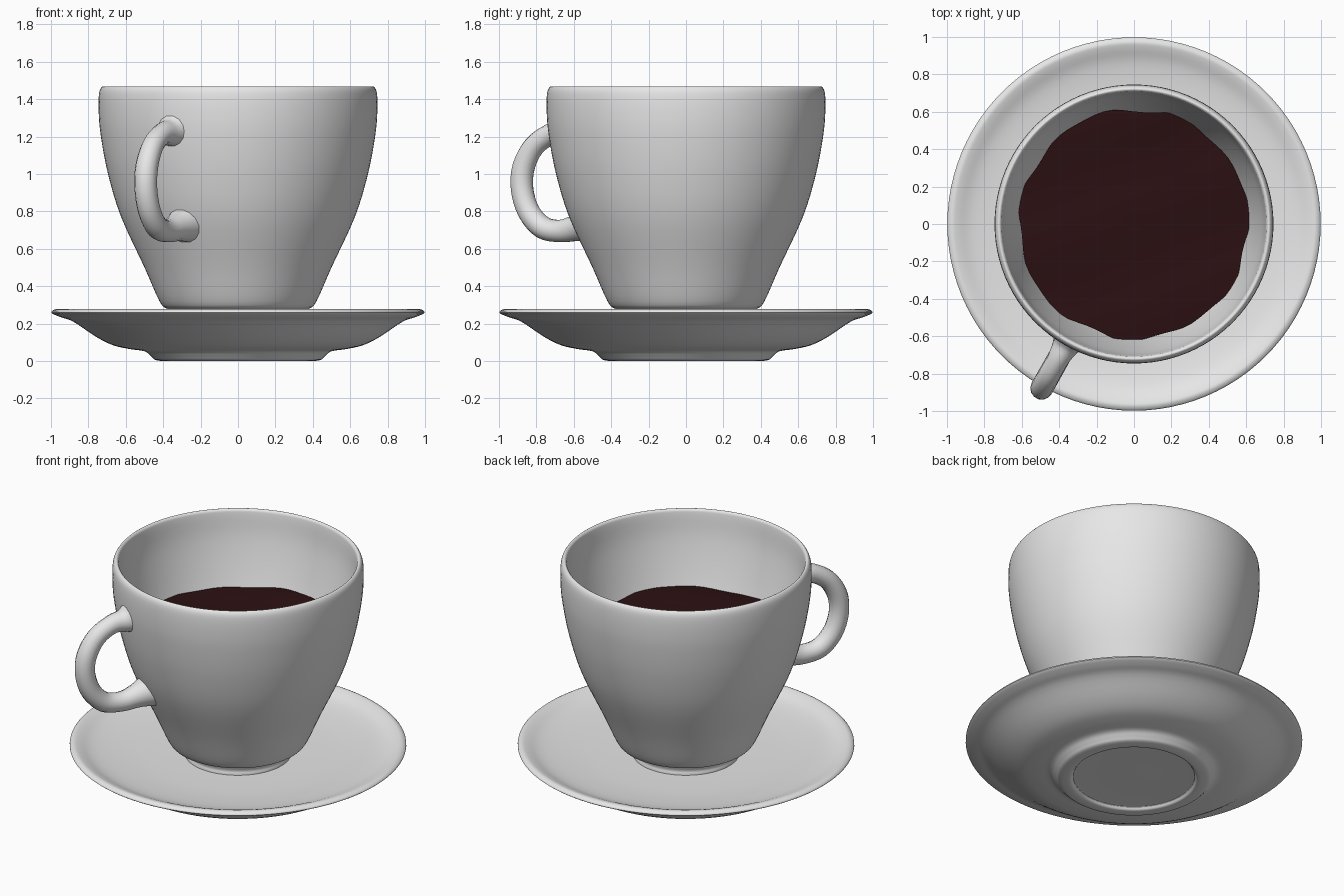
import bpy, bmesh, math
from mathutils import Vector

if "Cube" in bpy.data.objects:
    bpy.data.objects.remove(bpy.data.objects["Cube"])


def material(name, rgb):
    m = bpy.data.materials.new(name)
    m.use_nodes = True
    m.diffuse_color = (*rgb, 1)
    bsdf = next(n for n in m.node_tree.nodes if n.type == "BSDF_PRINCIPLED")
    bsdf.inputs["Base Color"].default_value = (*rgb, 1)
    return m


porcelain = material("white porcelain", (0.8, 0.8, 0.8))
coffee_brown = material("dark coffee", (0.024, 0.005, 0.006))


def smooth(obj, angle):
    bpy.ops.object.select_all(action="DESELECT")
    obj.select_set(True)
    bpy.context.view_layer.objects.active = obj
    bpy.ops.object.shade_smooth_by_angle(angle=math.radians(angle))


def finish(name, bm, mat, angle=50):
    bmesh.ops.recalc_face_normals(bm, faces=bm.faces)
    mesh = bpy.data.meshes.new(name)
    bm.to_mesh(mesh)
    bm.free()
    mesh.materials.append(mat)
    obj = bpy.data.objects.new(name, mesh)
    bpy.context.collection.objects.link(obj)
    smooth(obj, angle)
    return obj


def rounded(points, steps=4):
    """Catmull-Rom curve through profile points."""
    p = [Vector(q) for q in points]
    p = [p[0]] + p + [p[-1]]
    out = []
    for a, b, c, d in zip(p, p[1:], p[2:], p[3:]):
        for i in range(steps):
            t = i / steps
            out.append(0.5 * (2 * b + (c - a) * t + (2 * a - 5 * b + 4 * c - d) * t ** 2
                              + (3 * b - a - 3 * c + d) * t ** 3))
    return out + [p[-1]]


def lathe(name, points, mat, sides=96):
    bm = bmesh.new()
    rings = []
    for r, z in rounded(points):
        if r < 0.001:
            rings.append([bm.verts.new((0, 0, z))] * sides)
        else:
            rings.append([bm.verts.new((r * math.cos(k * math.tau / sides),
                                        r * math.sin(k * math.tau / sides), z))
                          for k in range(sides)])
    for lo, hi in zip(rings, rings[1:]):
        for k in range(sides):
            j = (k + 1) % sides
            corners = list(dict.fromkeys((lo[k], lo[j], hi[j], hi[k])))
            if len(corners) > 2:
                bm.faces.new(corners)
    return finish(name, bm, mat)


# Saucer with a recessed foot ring
lathe("saucer", [
    (0, 0.02), (0.33, 0.02), (0.36, 0.016), (0.38, 0.0), (0.44, 0.005), (0.465, 0.025),
    (0.50, 0.052), (0.58, 0.064), (0.67, 0.085), (0.76, 0.13), (0.88, 0.21), (0.95, 0.235),
    (0.998, 0.258), (0.975, 0.277), (0.94, 0.27), (0.86, 0.24), (0.72, 0.22),
    (0.5, 0.207), (0, 0.20)], porcelain)

# Cup: foot, outer wall, rim, inner wall and floor
lathe("cup", [
    (0, 0.19), (0.29, 0.19), (0.31, 0.23), (0.33, 0.27), (0.38, 0.28), (0.42, 0.32),
    (0.50, 0.50), (0.625, 0.77), (0.695, 1.0), (0.733, 1.2), (0.745, 1.33), (0.743, 1.43),
    (0.728, 1.465), (0.712, 1.462), (0.704, 1.43), (0.685, 1.27), (0.62, 1.0),
    (0.54, 0.77), (0.42, 0.5), (0.3, 0.36), (0, 0.33)], porcelain)

# Coffee: rippled disc whose border wavers against the inner wall
bm = bmesh.new()
sides, bands = 72, 18
centre = bm.verts.new((0, 0, 1.0))
last = None
for b in range(1, bands + 1):
    ring = []
    for k in range(sides):
        a = k * math.tau / sides
        f = b / bands
        r = f * (0.614 + f * 0.008 * (math.sin(7 * a) + math.sin(11 * a + 1)))
        x, y = r * math.cos(a), r * math.sin(a)
        z = 1.0 + 0.008 * (math.sin(9 * x + 3 * y) + math.sin(11 * y - 4 * x + 1))
        z += 0.015 * math.exp(-30 * ((x - 0.08) ** 2 + (y - 0.55) ** 2))
        ring.append(bm.verts.new((x, y, z)))
    for k in range(sides):
        j = (k + 1) % sides
        if last:
            bm.faces.new((last[k], ring[k], ring[j], last[j]))
        else:
            bm.faces.new((centre, ring[k], ring[j]))
    last = ring
finish("coffee", bm, coffee_brown)

# Handle: tube flaring where it meets the wall (distance from axis, height, thickness)
path = [(0.695, 1.235, 1.75), (0.75, 1.222, 1.2), (0.83, 1.212, 0.95), (0.93, 1.15, 0.95),
        (0.995, 1.04, 1.0), (1.005, 0.92, 1.0), (0.965, 0.80, 1.0), (0.88, 0.715, 1.0),
        (0.77, 0.695, 1.0), (0.67, 0.712, 1.2), (0.57, 0.735, 1.75)]
curve = bpy.data.curves.new("handle", "CURVE")
curve.dimensions = "3D"
curve.bevel_depth = 0.061
curve.bevel_resolution = 5
curve.use_fill_caps = True
samples = rounded(path)
spline = curve.splines.new("POLY")
spline.points.add(len(samples) - 1)
out = Vector((-0.49, -0.872))
for point, (d, z, thick) in zip(spline.points, samples):
    point.co = (out.x * d, out.y * d, z, 1)
    point.radius = thick
handle = bpy.data.objects.new("handle", curve)
bpy.context.collection.objects.link(handle)
bpy.ops.object.select_all(action="DESELECT")
handle.select_set(True)
bpy.context.view_layer.objects.active = handle
bpy.ops.object.convert(target="MESH")
handle = bpy.context.view_layer.objects.active
handle.data.materials.clear()
handle.data.materials.append(porcelain)
smooth(handle, 50)
